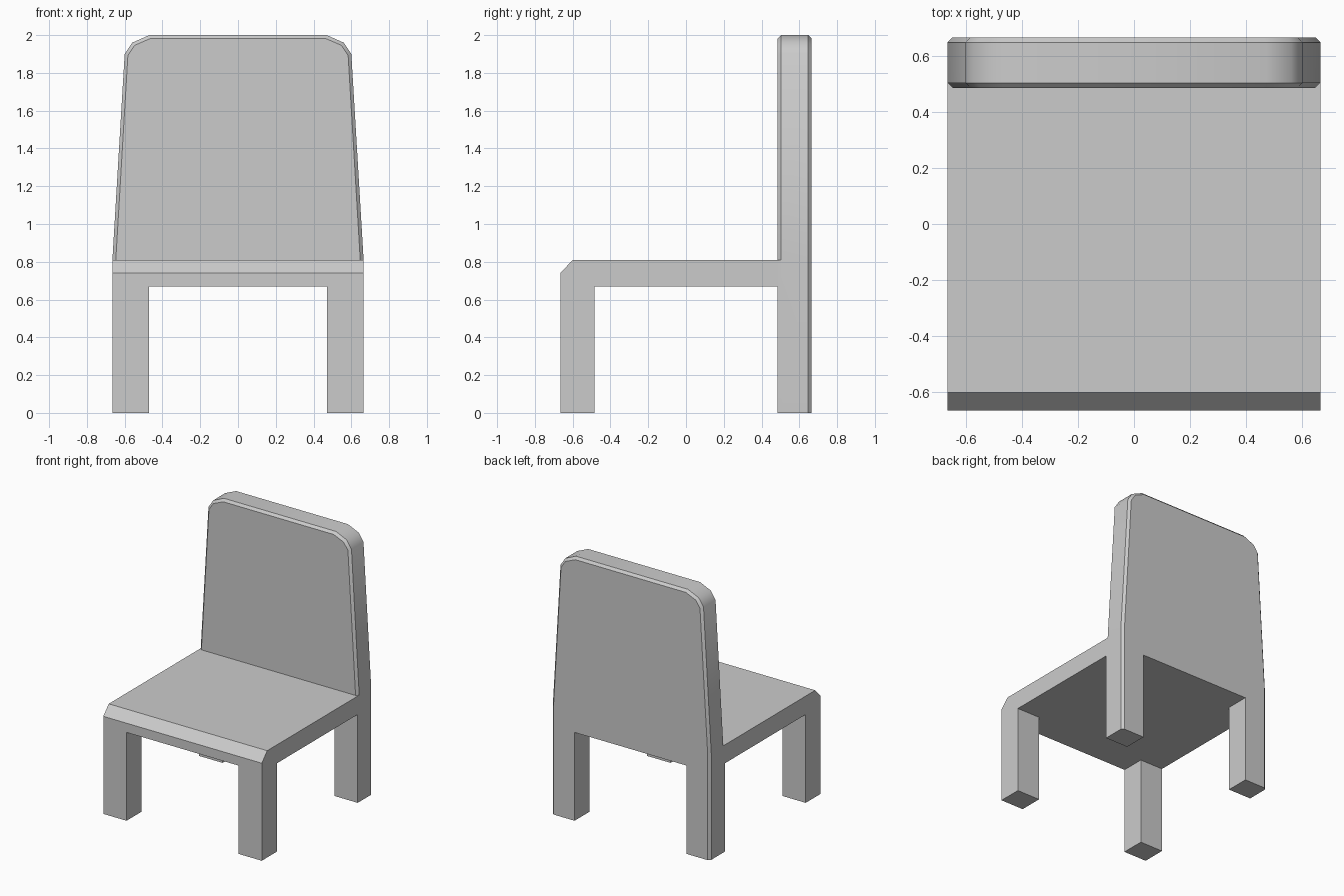
import bpy
import bmesh

if "Cube" in bpy.data.objects:
    bpy.data.objects.remove(bpy.data.objects["Cube"])

W = 0.665            # half width and half depth
LEG = 0.47           # inner side of the legs
BACK = 0.485         # front plane of the backrest
UNDER, TOP = 0.67, 0.81
C = 0.018            # small chamfer on the backrest


def loft(name, rings, cap_first=True, cap_last=True):
    """Bridge closed rings of 3D points and cap the chosen ends."""
    bm = bmesh.new()
    loops = [[bm.verts.new(p) for p in ring] for ring in rings]
    n = len(rings[0])
    for a, b in zip(loops, loops[1:]):
        for i in range(n):
            j = (i + 1) % n
            bm.faces.new((a[i], a[j], b[j], b[i]))
    if cap_first:
        bm.faces.new(loops[0])
    if cap_last:
        bm.faces.new(loops[-1])
    bmesh.ops.remove_doubles(bm, verts=bm.verts, dist=1e-5)
    bmesh.ops.recalc_face_normals(bm, faces=bm.faces)
    mesh = bpy.data.meshes.new(name)
    bm.to_mesh(mesh)
    bm.free()
    obj = bpy.data.objects.new(name, mesh)
    bpy.context.collection.objects.link(obj)
    return obj


# Seat slab with a chamfered front edge
side = [(-W, UNDER), (-W, 0.74), (-0.60, TOP), (BACK, TOP), (BACK, UNDER)]
loft("seat", [[(x, y, z) for y, z in side] for x in (-W, W)])

# Front legs, open where they meet the seat
for label, s in (("left", -1), ("right", 1)):
    foot = [(s * LEG, -W), (s * W, -W), (s * W, -BACK), (s * LEG, -BACK)]
    loft(f"front_leg_{label}", [[(x, y, z) for x, y in foot] for z in (0, UNDER)],
         cap_last=False)

# Backrest and rear legs: one tapered panel, chamfered on the outer edges
outer = [(W, TOP), (0.60, 1.90), (0.56, 1.96), (0.47, 2.0)]
inner = [(W - C, TOP), (0.583, 1.893), (0.547, 1.946), (0.464, 2.0 - C)]
opening = [(LEG, UNDER), (LEG, 0)]


def ring(y, leg_x, half):
    # leg outline, then the seat-height corner, then the upper outline
    right = opening + [(leg_x, 0), (leg_x, TOP)] + half
    return [(x, y, z) for x, z in right] + [(-x, y, z) for x, z in reversed(right)]


back = loft("backrest_and_rear_legs", [
    ring(BACK, W, inner),
    ring(BACK + C, W, outer),
    ring(W - C, W, outer),
    ring(W, W - C, inner),
])

# Soft shading over the rounded top corners only
bpy.ops.object.select_all(action='DESELECT')
back.select_set(True)
bpy.context.view_layer.objects.active = back
bpy.ops.object.shade_smooth_by_angle(angle=0.62)
